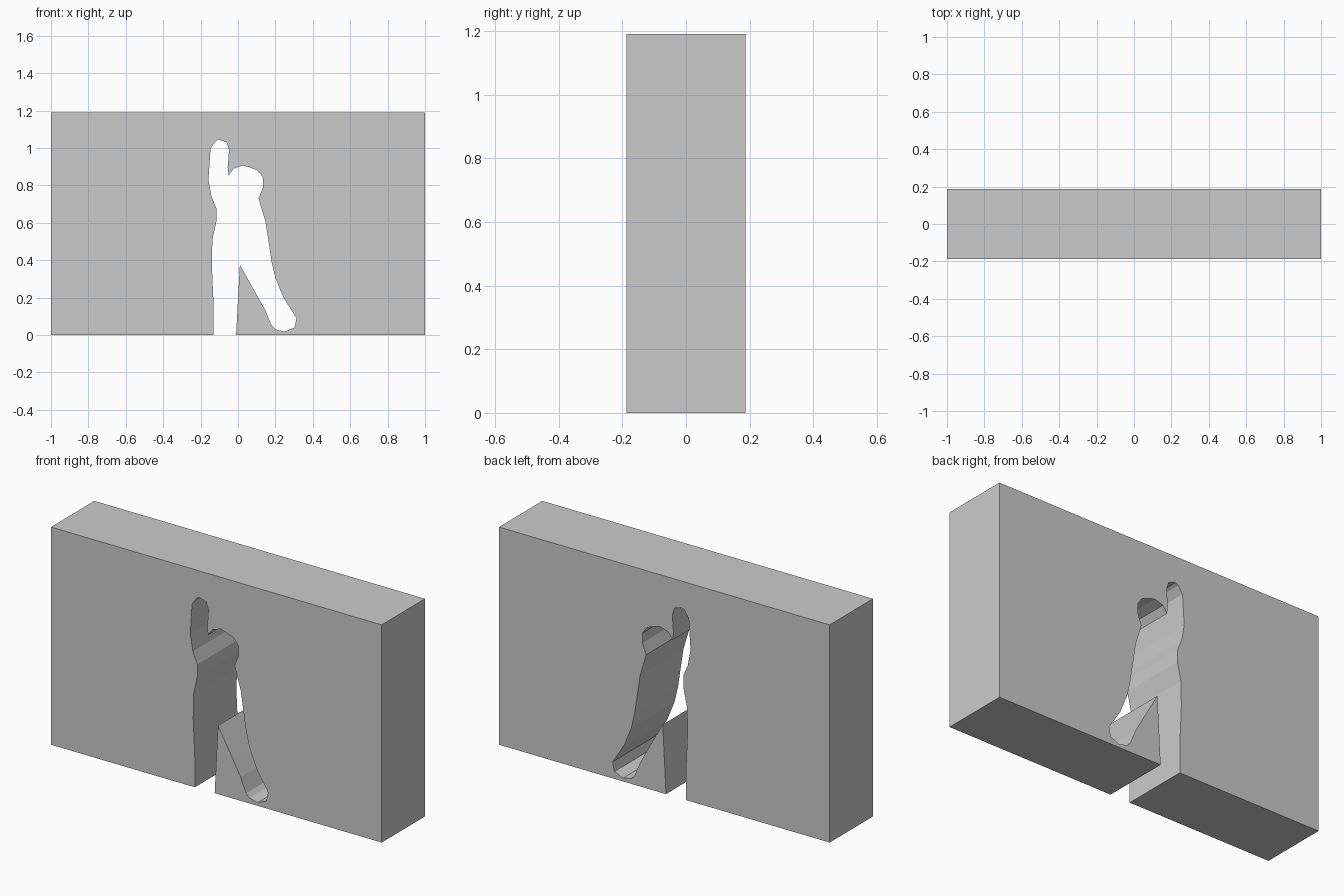
import bpy, bmesh
from mathutils import Vector

if "Cube" in bpy.data.objects:
    bpy.data.objects.remove(bpy.data.objects["Cube"])

HALF_DEPTH = 0.187
HEIGHT = 1.19

# Figure-shaped opening (x, z), from the left foot round to the inner leg
opening = [
    (-0.13, 0), (-0.13, 0.15), (-0.14, 0.375), (-0.137, 0.51),    # left leg
    (-0.115, 0.61), (-0.115, 0.676), (-0.142, 0.74),              # waist
    (-0.158, 0.83), (-0.147, 0.997), (-0.12, 1.035),              # raised arm
    (-0.104, 1.045), (-0.061, 1.03), (-0.048, 0.99), (-0.055, 0.895),
    (-0.05, 0.853), (-0.024, 0.89), (0.024, 0.906), (0.06, 0.897),  # head
    (0.105, 0.88), (0.133, 0.842), (0.133, 0.788), (0.11, 0.73),
    (0.147, 0.606), (0.18, 0.39), (0.2, 0.305), (0.243, 0.2),     # right leg
    (0.313, 0.09), (0.302, 0.04), (0.25, 0.018), (0.2, 0.03),     # right foot
    (0.18, 0.05), (0.147, 0.13), (0.1, 0.215),
    (0.01, 0.375), (0.0, 0.19), (-0.01, 0),                       # inner legs
]
outline = [(-1, 0)] + opening + [(1, 0), (1, HEIGHT), (-1, HEIGHT)]

# Wall: outline face extruded through its depth
bm = bmesh.new()
face = bm.faces.new([bm.verts.new((x, -HALF_DEPTH, z)) for x, z in outline])
result = bmesh.ops.extrude_face_region(bm, geom=[face], use_keep_orig=True)
moved = [g for g in result["geom"] if isinstance(g, bmesh.types.BMVert)]
bmesh.ops.translate(bm, verts=moved, vec=Vector((0, 2 * HALF_DEPTH, 0)))
bmesh.ops.recalc_face_normals(bm, faces=bm.faces[:])

# Triangulate the two concave faces cleanly
bmesh.ops.triangulate(bm, faces=[f for f in bm.faces if len(f.verts) > 4])

mesh = bpy.data.meshes.new("wall_with_figure_opening")
bm.to_mesh(mesh)
bm.free()
wall = bpy.data.objects.new("wall_with_figure_opening", mesh)
bpy.context.collection.objects.link(wall)
